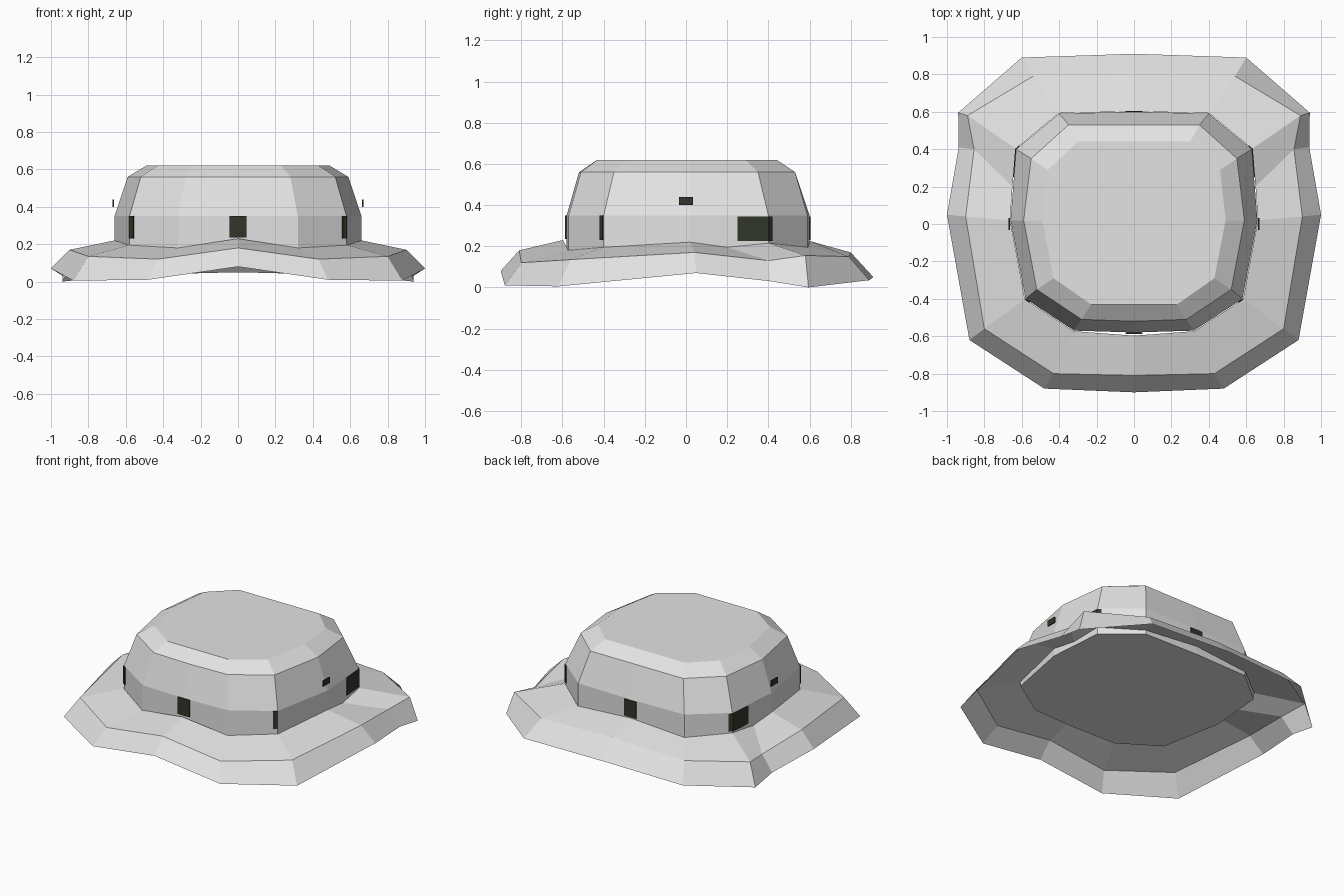
import bpy, bmesh

if "Cube" in bpy.data.objects:
    bpy.data.objects.remove(bpy.data.objects["Cube"])


def material(name, rgb):
    m = bpy.data.materials.new(name)
    m.diffuse_color = (*rgb, 1)
    m.use_nodes = True
    m.node_tree.nodes["Principled BSDF"].inputs["Base Color"].default_value = m.diffuse_color
    return m


cloth = material("light grey cloth", (0.77, 0.77, 0.77))
dark = material("dark olive", (0.031, 0.036, 0.022))


def make(name, verts, faces, mat):
    me = bpy.data.meshes.new(name)
    me.from_pydata(verts, [], faces)
    me.materials.append(mat)
    ob = bpy.data.objects.new(name, me)
    bpy.context.collection.objects.link(ob)
    return ob


def full_ring(half):
    """Mirror a half outline (front centre -> right -> back centre)."""
    return half + [(-x, y, z) for x, y, z in reversed(half[1:-1])]


def loft(name, halves, mat, cap_ends=False):
    rings = [full_ring(h) for h in halves]
    n = len(rings[0])
    verts = [v for r in rings for v in r]
    faces = [(k * n + i, k * n + (i + 1) % n, (k + 1) * n + (i + 1) % n, (k + 1) * n + i)
             for k in range(len(rings) - 1) for i in range(n)]
    if cap_ends:
        last = (len(rings) - 1) * n
        faces += [tuple(range(last, last + n)), tuple(reversed(range(n)))]
    return make(name, verts, faces, mat)


# Crown: flat base hidden in the brim, then belt line, shoulder and flat top
belt_xy = [(0, -.58), (.32, -.57), (.58, -.40), (.66, .02), (.63, .40), (.40, .59), (0, .60)]
shoulder_xy = [(0, -.52), (.28, -.51), (.52, -.35), (.59, .02), (.55, .35), (.35, .53), (0, .53)]
top_xy = [(0, -.43), (.23, -.43), (.43, -.29), (.49, .02), (.46, .29), (.30, .44), (0, .44)]
level = lambda pts, z: [(x, y, z) for x, y in pts]
loft("crown", [level(belt_xy, .17), level(belt_xy, .35), level(shoulder_xy, .56),
               level(top_xy, .62)], cloth, cap_ends=True)

# Brim: drooping outer band, fold line, then in to the crown
outer = [(0, -.90, .08), (.48, -.88, .01), (.88, -.62, .005), (1, .05, .07),
         (.937, .41, .03), (.94, .595, 0), (.60, .89, .035), (0, .91, .05)]
fold = [(0, -.81, .18), (.43, -.80, .12), (.80, -.56, .135), (.90, .04, .17),
        (.855, .40, .13), (.89, .58, .155), (.54, .79, .15), (0, .80, .17)]
inner = [(0, -.597, .23), (.322, -.573, .18), (.583, -.402, .195), (.662, .02, .22),
         (.65, .20, .195), (.632, .402, .215), (.402, .592, .195), (0, .602, .225)]
loft("brim", [outer, fold, inner], cloth)


# Dark band loops: thin strips following the crown outline
def strip(name, path, z0, z1):
    n = len(path)
    verts = [(x, y, z) for z in (z0, z1) for x, y in path]
    ob = make(name, verts, [(i, i + 1, n + i + 1, n + i) for i in range(n - 1)], dark)
    mod = ob.modifiers.new("thickness", "SOLIDIFY")
    mod.thickness, mod.offset = .008, 0


strip("front_loop", [(-.045, -.583), (0, -.584), (.045, -.583)], .235, .35)
strip("back_loop", [(.045, .599), (0, .60), (-.045, .599)], .23, .345)
for side, s in (("right", 1), ("left", -1)):
    strip(side + "_front_loop", [(s * .558, -.418), (s * .581, -.403)], .23, .35)
    strip(side + "_rear_loop", [(s * .643, .25), (s * .632, .40), (s * .612, .417)], .225, .345)
    strip(side + "_vent", [(s * .666, -.033), (s * .666, .033)], .40, .44)
